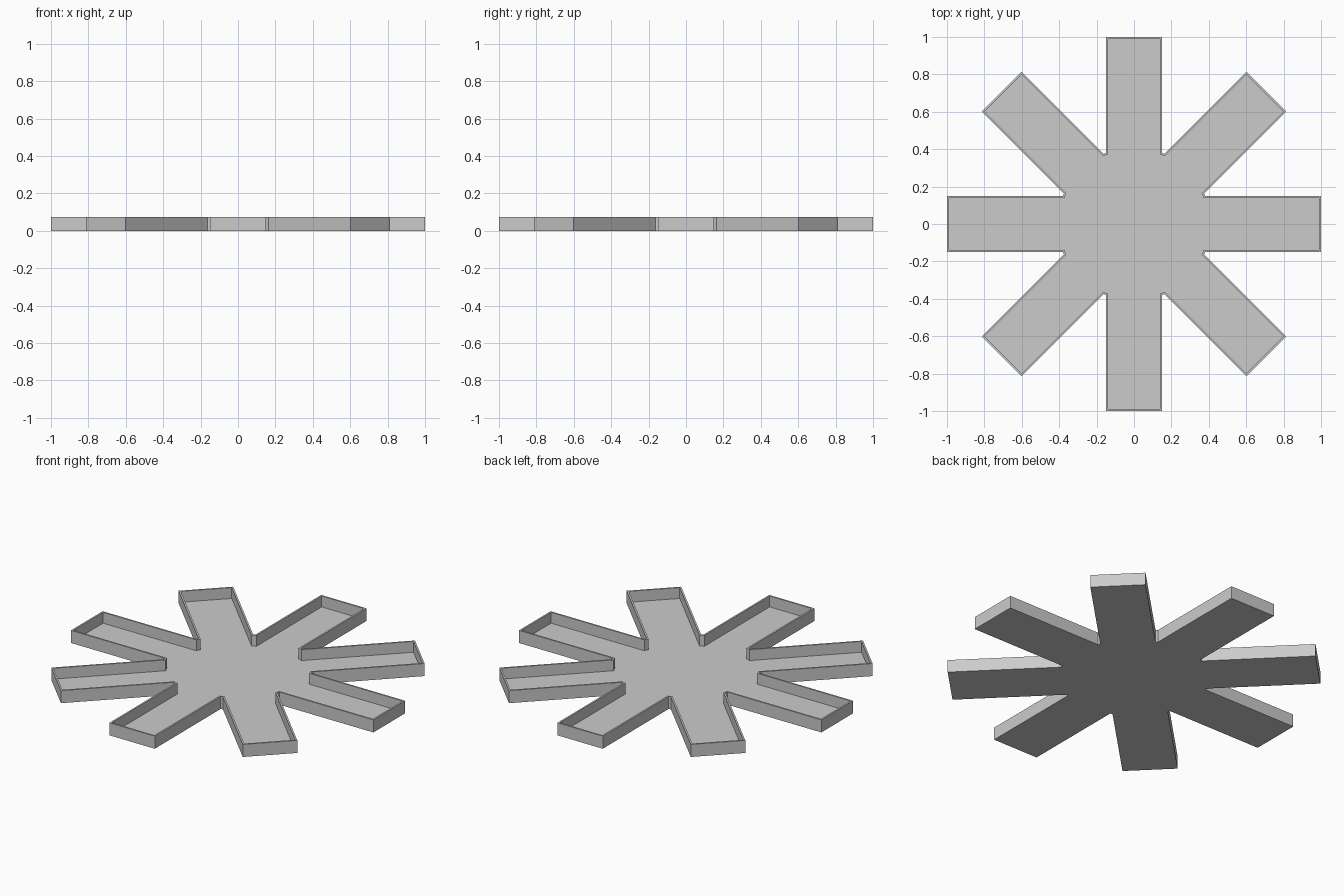
import bpy, bmesh, math

if "Cube" in bpy.data.objects:
    bpy.data.objects.remove(bpy.data.objects["Cube"])

ARMS = 8
HEIGHT, FLOOR = 0.075, 0.01


def star(bm, half_width, valley, tip, z):
    """Ring of vertices: eight square-ended arms with blunt valleys."""
    ring = []
    for i in range(ARMS):
        a = i * math.tau / ARMS
        c, s = math.cos(a), math.sin(a)
        for u, v in ((valley, -half_width), (tip, -half_width),
                     (tip, half_width), (valley, half_width)):
            ring.append(bm.verts.new((u * c - v * s, u * s + v * c, z)))
    return ring


def bridge(bm, lower, upper):
    n = len(lower)
    for i in range(n):
        j = (i + 1) % n
        bm.faces.new((lower[i], lower[j], upper[j], upper[i]))


def cap(bm, ring):
    """Centre octagon plus one rectangle per arm."""
    n = len(ring)
    bm.faces.new(ring[i] for k in range(0, n, 4) for i in (k, k + 3))
    for k in range(0, n, 4):
        bm.faces.new(ring[k:k + 4])


# Open tray: outer wall, rim, inner wall, floor
bm = bmesh.new()
outer_low = star(bm, 0.15, 0.38, 1.0, 0)
outer_top = star(bm, 0.15, 0.38, 1.0, HEIGHT)
inner_top = star(bm, 0.14, 0.373, 0.99, HEIGHT)
inner_low = star(bm, 0.14, 0.373, 0.99, FLOOR)
bridge(bm, outer_low, outer_top)
bridge(bm, outer_top, inner_top)
bridge(bm, inner_top, inner_low)
cap(bm, outer_low)
cap(bm, inner_low)
bmesh.ops.recalc_face_normals(bm, faces=bm.faces)

mesh = bpy.data.meshes.new("star_tray")
bm.to_mesh(mesh)
bm.free()
tray = bpy.data.objects.new("star_tray", mesh)
bpy.context.collection.objects.link(tray)
